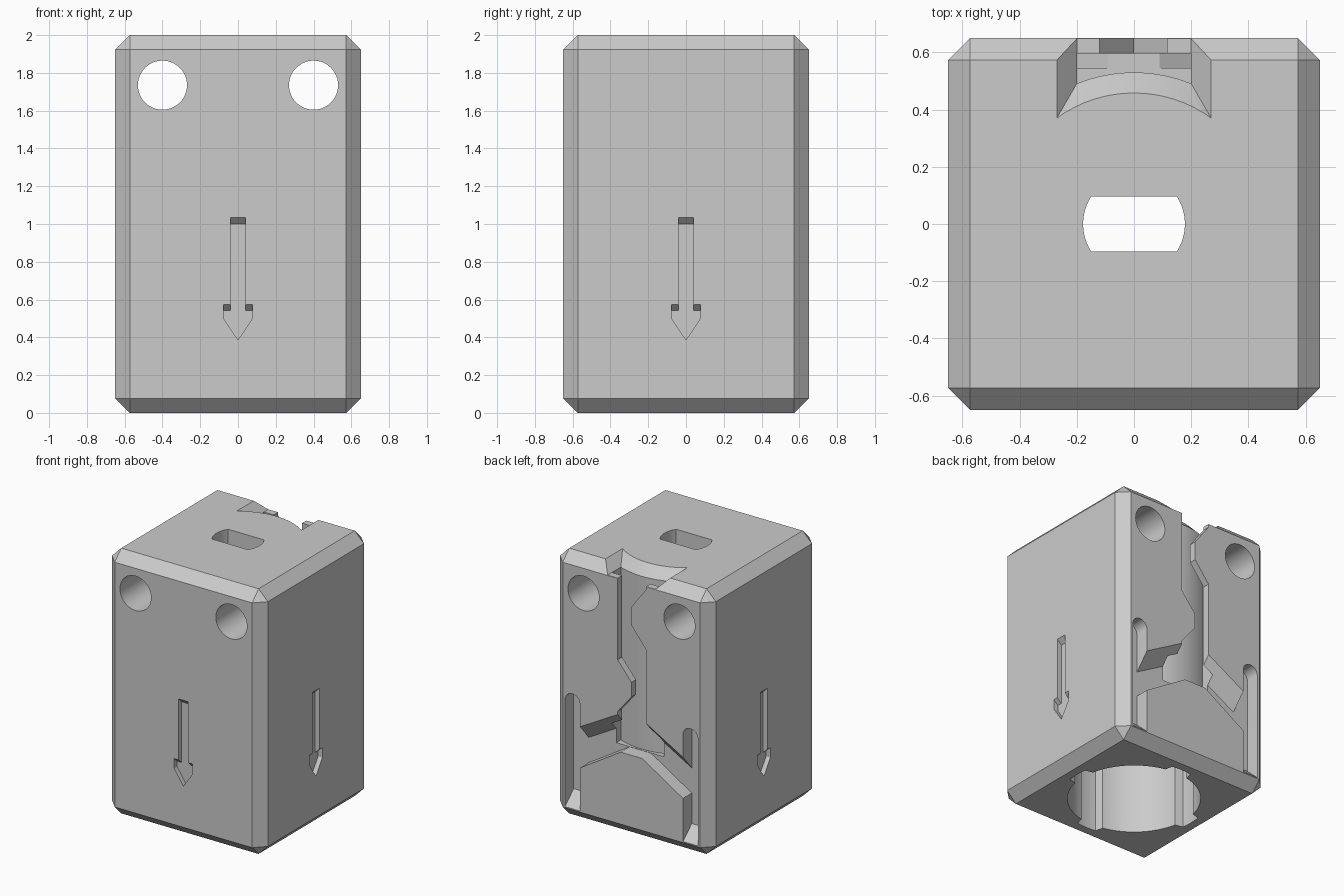
import bpy, bmesh, math
from mathutils import Vector, Matrix

if "Cube" in bpy.data.objects:
    bpy.data.objects.remove(bpy.data.objects["Cube"], do_unlink=True)

grey = bpy.data.materials.new("plain grey")
grey.use_nodes = True
grey.diffuse_color = (0.6, 0.6, 0.6, 1)
grey.node_tree.nodes["Principled BSDF"].inputs["Base Color"].default_value = (0.6, 0.6, 0.6, 1)


def add_object(name, bm):
    bmesh.ops.recalc_face_normals(bm, faces=bm.faces)
    mesh = bpy.data.meshes.new(name)
    bm.to_mesh(mesh)
    bm.free()
    mesh.materials.append(grey)
    obj = bpy.data.objects.new(name, mesh)
    bpy.context.collection.objects.link(obj)
    return obj


def loft(near, far):
    """Closed solid between two outlines with the same point count."""
    bm = bmesh.new()
    a = [bm.verts.new(p) for p in near]
    b = [bm.verts.new(p) for p in far]
    n = len(a)
    bm.faces.new(a[::-1])
    bm.faces.new(b)
    for i in range(n):
        j = (i + 1) % n
        bm.faces.new((a[i], a[j], b[j], b[i]))
    bm.normal_update()
    bmesh.ops.triangulate(bm, faces=bm.faces[:])
    return bm


def prism(outline, z0, z1):
    return loft([(x, y, z0) for x, y in outline], [(x, y, z1) for x, y in outline])


def overshoot(inner, outer, k=1.15):
    """Push the outer outline past the surface, keeping each wall's slope."""
    return [Vector(i) + (Vector(o) - Vector(i)) * k for i, o in zip(inner, outer)]


def carve(bm):
    cutter = add_object("cutter", bm)
    cutter.hide_render = True
    mod = body.modifiers.new("cut", "BOOLEAN")
    mod.operation, mod.solver, mod.object = "DIFFERENCE", "EXACT", cutter
    bpy.context.view_layer.objects.active = body
    bpy.ops.object.modifier_apply(modifier=mod.name)
    bpy.data.objects.remove(cutter, do_unlink=True)


def arc_strip(radius, half, outer_y):
    """Outline between an arc around the body axis and a straight outer edge."""
    xs = [half * (i / 8 - 1) for i in range(17)]
    return [(x, math.sqrt(radius**2 - x * x)) for x in xs] + [(half, outer_y), (-half, outer_y)]


# Chamfered housing block
bm = bmesh.new()
bmesh.ops.create_cube(bm, size=1, matrix=Matrix.Translation((0, 0, 1)) @ Matrix.Diagonal((1.3, 1.3, 2, 1)))
bmesh.ops.bevel(bm, geom=bm.edges[:], offset=0.077, segments=1, affect="EDGES")
body = add_object("housing", bm)

# Round bore with four notches, open at the bottom
bore = []
for i in range(120):
    a = math.tau * i / 120
    off = abs((i + 15) % 30 - 15)
    r = 0.51 if off <= 3 else 0.455
    bore.append((r * math.cos(a), r * math.sin(a)))
carve(prism(bore, -0.1, 1.5))

# Flat-sided slot through the top
slot = []
for side in (0, math.pi):
    for i in range(13):
        a = side + math.asin(0.096 / 0.178) * (i / 6 - 1)
        slot.append((0.178 * math.cos(a), 0.178 * math.sin(a)))
carve(prism(slot, 1.4, 2.1))

# Two cross holes from front to back
for x in (-0.4, 0.4):
    ring = [(x + 0.13 * math.cos(math.tau * i / 48), 1.735 + 0.13 * math.sin(math.tau * i / 48)) for i in range(48)]
    carve(loft([(px, -0.8, z) for px, z in ring], [(px, 0.8, z) for px, z in ring]))

# Arrow recesses with sloped upper ends: x, z at surface, z at the bottom of the recess
half_arrow = [(0.04, 1.035, 1.0), (0.04, 0.575, 0.542), (0.077, 0.575, 0.542), (0.077, 0.5, 0.5)]
arrow = half_arrow + [(0, 0.387, 0.387)] + [(-x, a, b) for x, a, b in reversed(half_arrow)]
for turn in (0, 90, -90):
    inner = [(x, -0.615, b) for x, a, b in arrow]
    outer = [(x, -0.65, a) for x, a, b in arrow]
    bm = loft(inner, overshoot(inner, outer))
    bm.transform(Matrix.Rotation(math.radians(turn), 4, "Z"))
    carve(bm)

# Back groove that forks into two round-topped side slots: x, z at surface, z at floor
half = [(0.09, 0.62, 0.62), (0.43, 0.41, 0.41), (0.43, 0.085, 0.18), (0.555, 0.085, 0.18)]
for i in range(13):
    a = math.pi * i / 12
    z = 0.89 + 0.0625 * math.sin(a)
    half.append((0.4925 + 0.0625 * math.cos(a), z, z))
half += [(0.43, 0.72, 0.6), (0.11, 0.9, 0.78)]
groove = half + [(-x, a, b) for x, a, b in reversed(half)]
inner = [(x, 0.545, b) for x, a, b in groove]
outer = [(x, 0.65, a) for x, a, b in groove]
carve(loft(inner, overshoot(inner, outer)))

# Hidden vertical channel behind the back wall
carve(prism(arc_strip(0.53, 0.2, 0.597), 0.622, 1.932))

# Zigzag slit joining the channel to the back surface
slit = [(0.115, 1.94), (0.115, 1.31), (0, 1.17), (0, 1.06), (0.115, 0.92), (0.115, 0.8),
        (-0.12, 0.8), (-0.12, 1.45), (0, 1.6), (0, 1.74), (-0.12, 1.9), (-0.12, 1.94)]
carve(loft([(x, 0.585, z) for x, z in slit], [(x, 0.67, z) for x, z in slit]))

# Flared mouth at the top of the channel
low = [(x, y, 1.925) for x, y in arc_strip(0.53, 0.2, 0.75)]
high = [(x, y, 2.0) for x, y in arc_strip(0.458, 0.27, 0.75)]
carve(loft(low, overshoot(low, high)))

# Smooth round walls, sharp edges elsewhere
bpy.ops.object.select_all(action="DESELECT")
body.select_set(True)
bpy.context.view_layer.objects.active = body
bpy.ops.object.shade_smooth_by_angle(angle=math.radians(25))
